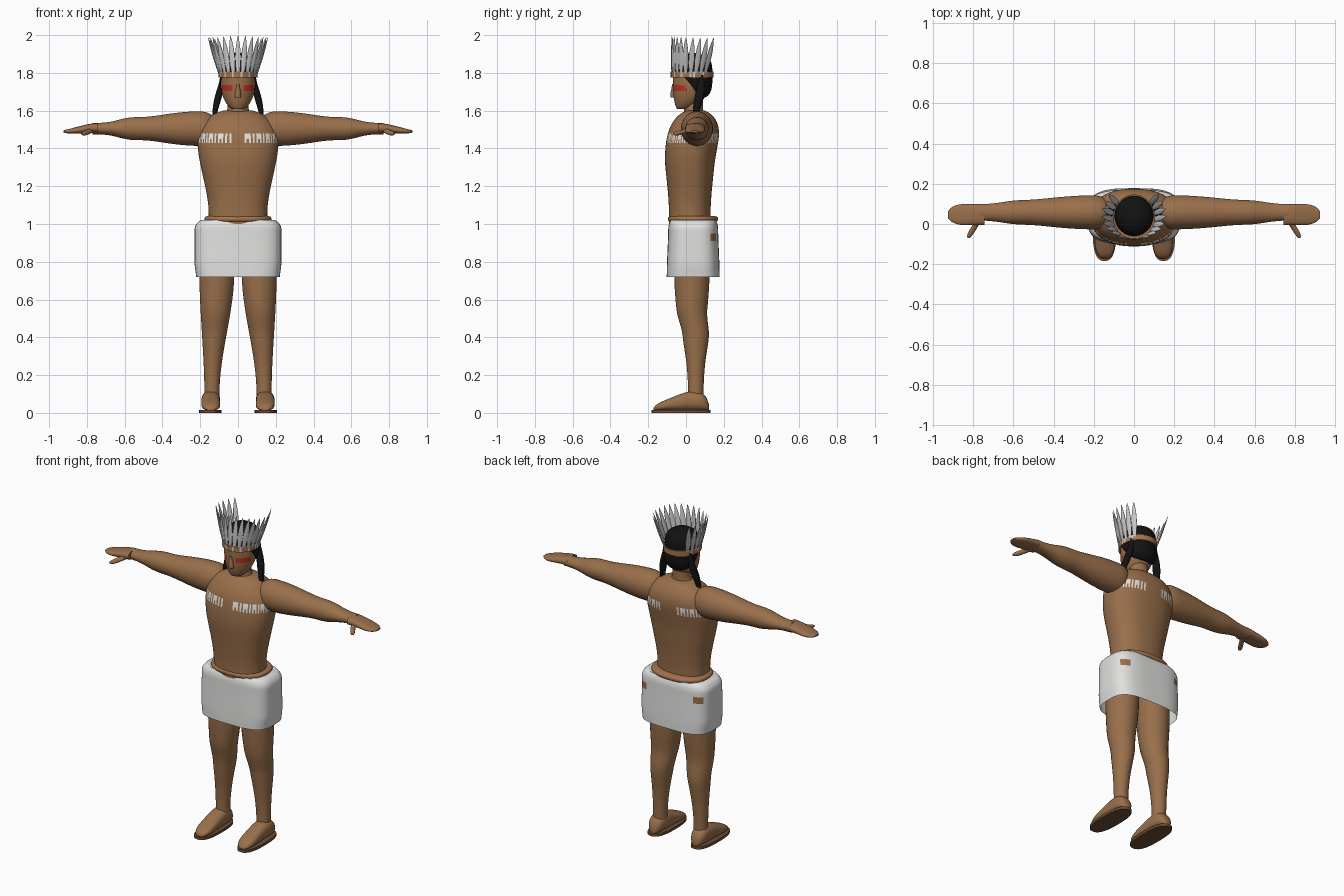
import bpy
import bmesh
import math
from mathutils import Matrix, Vector

old = bpy.data.objects.get("Cube")
if old:
    bpy.data.objects.remove(old, do_unlink=True)


def material(name, red, green, blue):
    made = bpy.data.materials.new(name)
    made.use_nodes = True
    made.diffuse_color = (red, green, blue, 1)
    shader = made.node_tree.nodes["Principled BSDF"]
    shader.inputs["Base Color"].default_value = made.diffuse_color
    shader.inputs["Roughness"].default_value = 0.8
    return made


SKIN = material("brown skin", 0.32, 0.16, 0.07)
CLOTH = material("white cloth", 0.75, 0.75, 0.74)
FEATHER = material("pale feather", 0.6, 0.6, 0.6)
HAIR = material("black hair", 0.006, 0.006, 0.006)
RED = material("red paint", 0.5, 0.03, 0.02)
BAND = material("tan band", 0.36, 0.17, 0.075)
SOLE = material("dark leather", 0.15, 0.075, 0.035)

# order of cross-section and path coordinates for each sweep axis
PLACE = {"z": lambda a, b, t: (a, b, t),
         "x": lambda a, b, t: (t, a, b),
         "y": lambda a, b, t: (a, t, b)}


def mix(t, start, stop, first, last):
    """Ease from the first value to the last between start and stop."""
    u = min(1, max(0, (t - start) / (stop - start)))
    return first + (last - first) * u * u * (3 - 2 * u)


def bump(t, middle, width, height):
    """Soft muscle bulge."""
    return height * math.exp(-((t - middle) / width) ** 2)


def rounded(u, power=2):
    """Oval falloff: full size up to u = 0, closing at u = 1."""
    return math.sqrt(max(0, 1 - max(0, u) ** power))


def signed_power(value, power):
    return math.copysign(abs(value) ** (2 / power), value)


def sweep(name, mats, start, stop, shape, axis="z", rings=16, sides=32, power=2,
          mirror=1, rule=None, closed=True, matrix=None):
    """Skin ovals along an axis; shape(t) gives two centres, then two half widths."""
    bm = bmesh.new()
    loops = []
    for i in range(rings + 1):
        t = start + (stop - start) * i / rings
        centre_a, centre_b, half_a, half_b = shape(t)
        loop = []
        for k in range(sides):
            turn = math.tau * (k + 0.5) / sides
            a = centre_a + half_a * signed_power(math.cos(turn), power)
            b = centre_b + half_b * signed_power(math.sin(turn), power)
            x, y, z = PLACE[axis](a, b, t)
            loop.append(bm.verts.new((x * mirror, y, z)))
        loops.append(loop)
    for low, high in zip(loops, loops[1:]):
        for k in range(sides):
            j = (k + 1) % sides
            face = bm.faces.new((low[k], low[j], high[j], high[k]))
            if rule:
                face.material_index = rule(face.calc_center_median(), k)
    if closed:
        bm.faces.new(loops[0])
    bm.faces.new(loops[-1])
    if matrix:
        bm.transform(matrix)
    bmesh.ops.recalc_face_normals(bm, faces=bm.faces)
    mesh = bpy.data.meshes.new(name)
    bm.to_mesh(mesh)
    bm.free()
    for mat in mats:
        mesh.materials.append(mat)
    part = bpy.data.objects.new(name, mesh)
    bpy.context.collection.objects.link(part)
    bpy.ops.object.select_all(action="DESELECT")
    part.select_set(True)
    bpy.context.view_layer.objects.active = part
    bpy.ops.object.shade_smooth_by_angle(angle=math.radians(50))


# torso with a broken row of painted dashes round the chest
def chest_paint(p, k):
    gap = 0.03 if p.y < 0 else 0.06
    if not 1.43 < p.z < 1.48 or abs(p.x) < gap:
        return 0
    return int(k % 2 == 0 or (p.z > 1.45 and k % 3 == 0))


def torso_shape(z):
    shoulder = rounded((z - 1.43) / 0.18, 2.5)
    return (0, mix(z, 1.3, 1.6, 0.02, 0.05),
            shoulder * mix(z, 1.05, 1.45, 0.155, 0.215),
            shoulder * mix(z, 1.05, 1.45, 0.11, 0.138))


sweep("torso", [SKIN, CLOTH], 1, 1.6, torso_shape, rings=60, sides=128,
      power=2.3, rule=chest_paint)
sweep("neck", [SKIN], 1.57, 1.7, lambda z: (0, 0.04, mix(z, 1.57, 1.62, 0.07, 0.055), 0.05))


# head with red cheek paint, and nose
def cheek_paint(p, k):
    return int(1.705 < p.z < 1.735 and p.y < 0 and abs(p.x) > 0.032)


def head_shape(z):
    chin = rounded((1.74 - z) / 0.14)
    return 0, 0.025 - 0.06 * (1 - chin), 0.09 * chin, 0.095 * chin


sweep("head", [SKIN, RED], 1.61, 1.8, head_shape, rings=38, sides=48, rule=cheek_paint)
sweep("nose", [SKIN], 1.67, 1.74, lambda z: (
    0, -0.065, mix(z, 1.68, 1.74, 0.017, 0.008), mix(z, 1.68, 1.74, 0.018, 0.01)), sides=12)


# hair, headband and feather crown
def hair_shape(z):
    crown = rounded(abs(z - 1.785) / 0.12, 4)
    return (0, mix(z, 1.65, 1.79, 0.08, 0.04), 0.097 * crown,
            mix(z, 1.65, 1.79, 0.06, 0.1) * crown)


sweep("hair", [HAIR], 1.67, 1.904, hair_shape, rings=24)
sweep("headband", [BAND, FEATHER], 1.775, 1.808, lambda z: (0, 0.033, 0.104, 0.114),
      rings=1, sides=72, rule=lambda p, k: int(k % 5 == 0 and p.y < 0.1))


def feather_shape(z):
    width = 0.016 * (1 - ((z - 0.09) / 0.12) ** 2)
    return 0, 0, width, width * 0.3


COUNT = 19
for i in range(COUNT):
    turn = math.radians(128) * (2 * i / (COUNT - 1) - 1)
    out = Vector((math.sin(turn), -math.cos(turn), 0))
    base = Vector((out.x * 0.1, out.y * 0.108 + 0.033, 1.79))
    up = Vector((out.x * 0.3, max(0, out.y + 0.35) * 0.25, 1)).normalized()
    across = up.cross(out).normalized()
    frame = Matrix((across, up.cross(across), up)).transposed().to_4x4()
    sweep(f"feather_{i + 1}", [FEATHER], 0, 0.205, feather_shape, rings=10, sides=8,
          matrix=Matrix.Translation(base) @ frame)


# skirt with two small worn spots behind, and belt roll
def worn_spot(p, k):
    return int(0.91 < p.z < 0.95 and p.y > 0.13 and 0.16 < abs(p.x) < 0.21)


def skirt_shape(z):
    inset = 1 - rounded((z - 0.97) / 0.06)
    return (0, 0.038, mix(z, 0.7, 0.8, 0.22, 0.23) - 0.07 * inset,
            mix(z, 0.72, 1, 0.14, 0.132) - 0.03 * inset)


def belt_shape(z):
    roll = 0.015 * rounded(abs(z - 1.026) / 0.016)
    return 0, 0.037, 0.162 + roll, 0.118 + roll


sweep("skirt", [CLOTH, SKIN], 0.72, 1.02, skirt_shape, rings=30, sides=96, power=3.4,
      rule=worn_spot, closed=False)
sweep("belt", [BAND], 1.01, 1.042, belt_shape, rings=8, sides=64, power=2.4)


# limb shapes, drawn for the left side
def braid_shape(z):
    thick = 0.01 + bump(z, 1.67, 0.08, 0.009)
    return mix(z, 1.55, 1.8, 0.125, 0.083), mix(z, 1.55, 1.75, 0.05, 0.08), thick, thick * 1.3


def arm_shape(x):
    shoulder = rounded((0.2 - x) / 0.1)
    return (0.058, 1.505,
            shoulder * mix(x, 0.2, 0.8, 0.085, 0.04) + bump(x, 0.6, 0.08, 0.007),
            shoulder * mix(x, 0.2, 0.75, 0.092, 0.03) + bump(x, 0.58, 0.08, 0.014))


def hand_shape(x):
    tip = rounded((x - 0.85) / 0.08)
    return (0.047, mix(x, 0.75, 0.92, 1.508, 1.49), 0.052 * tip,
            mix(x, 0.75, 0.92, 0.025, 0.014) * tip)


def thumb_shape(y):
    thick = 0.016 * rounded((-y - 0.03) / 0.042)
    return mix(y, -0.1, 0.05, 0.83, 0.77), mix(y, -0.07, 0.03, 1.478, 1.495), thick, thick * 0.8


def leg_shape(z):
    return (mix(z, 0.1, 0.75, 0.138, 0.112), mix(z, 0.4, 0.55, 0.052, 0.031),
            mix(z, 0.1, 0.75, 0.04, 0.093),
            mix(z, 0.1, 0.75, 0.041, 0.094) + bump(z, 0.38, 0.08, 0.005))


def foot_shape(y):
    end = rounded(abs(y + 0.025) / 0.15, 5)
    tall = mix(y, -0.18, 0.05, 0.022, 0.052) * end
    return 0.144, 0.012 + tall, 0.05 * end, tall


for label, side in (("left", 1), ("right", -1)):
    sweep(f"{label}_braid", [HAIR], 1.565, 1.79, braid_shape, sides=16, mirror=side)
    sweep(f"{label}_arm", [SKIN], 0.12, 0.77, arm_shape, "x", rings=26, mirror=side)
    sweep(f"{label}_hand", [SKIN], 0.745, 0.925, hand_shape, "x", power=2.5, mirror=side)
    sweep(f"{label}_thumb", [SKIN], -0.07, 0.03, thumb_shape, "y", sides=16, mirror=side)
    sweep(f"{label}_leg", [SKIN], 0.08, 0.85, leg_shape, rings=28, mirror=side)
    sweep(f"{label}_foot", [SKIN], -0.172, 0.122, foot_shape, "y", rings=24, power=2.4,
          mirror=side)
    sweep(f"{label}_sole", [SOLE], 0, 0.016, lambda z: (0.147, -0.027, 0.059, 0.157),
          rings=1, sides=40, power=2.6, mirror=side)
